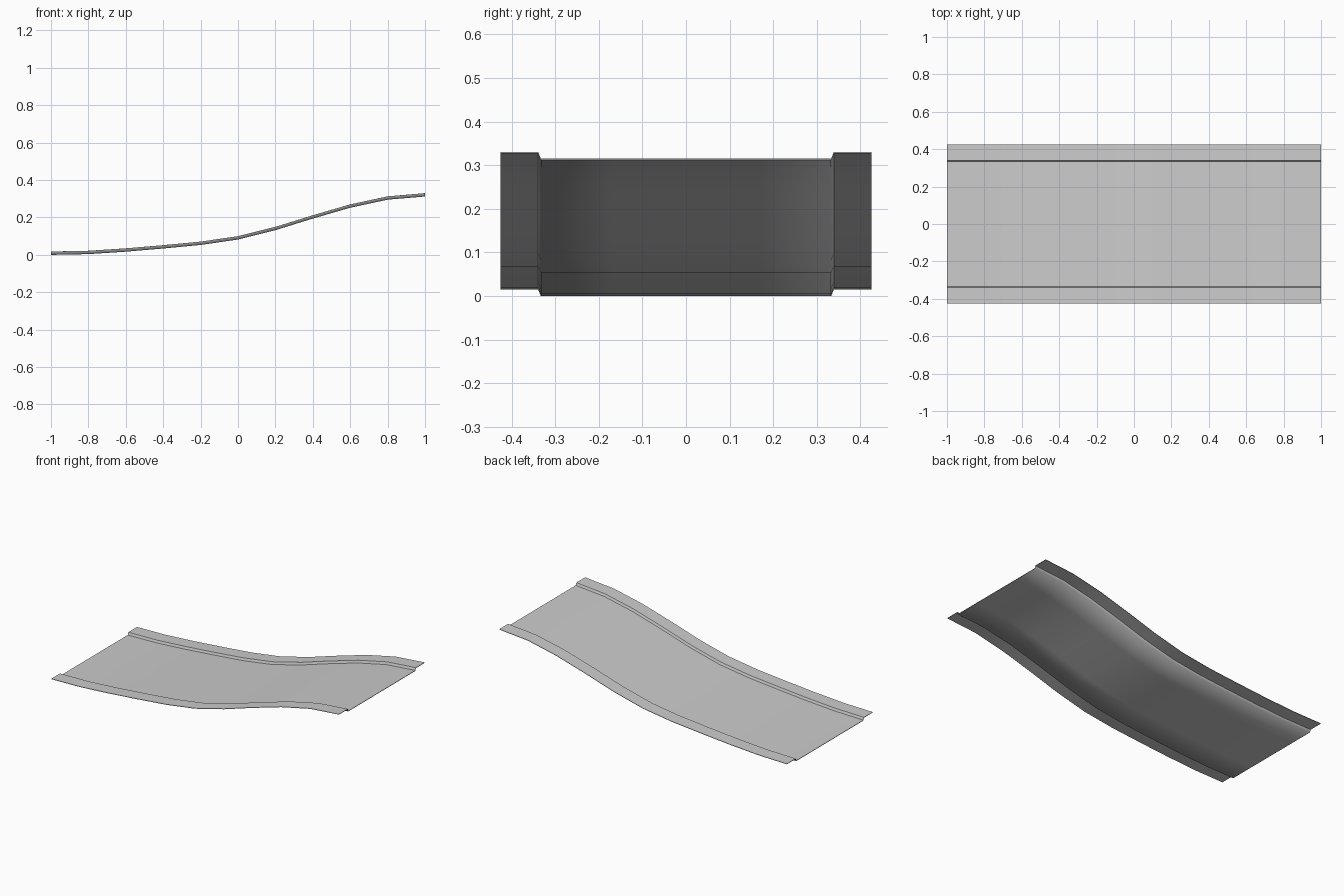
import bpy, bmesh

if "Cube" in bpy.data.objects:
    bpy.data.objects.remove(bpy.data.objects["Cube"])

grey = bpy.data.materials.new("plain_grey")
grey.use_nodes = True
colour = (0.6, 0.6, 0.6, 1)
grey.diffuse_color = colour
grey.node_tree.nodes["Principled BSDF"].inputs["Base Color"].default_value = colour

# Height of the rim at even stations along the length
heights = [0.018, 0.022, 0.035, 0.052, 0.071, 0.1, 0.15, 0.212, 0.27, 0.313, 0.33]
SHEET = 0.003
STEP = 0.015

# Half cross-section: deck, steep step, raised rim
half = [(0.17, -STEP), (0.333, -STEP), (0.339, 0), (0.426, 0)]
top = [(-y, z) for y, z in reversed(half)] + [(0, -STEP)] + half
bottom = [(y, z - SHEET) for y, z in reversed(top)]
section = top + bottom
count = len(section)

# Sweep the section along the wave
bm = bmesh.new()
rings = []
for i, h in enumerate(heights):
    x = -1 + 2 * i / (len(heights) - 1)
    rings.append([bm.verts.new((x, y, h + z)) for y, z in section])
for a, b in zip(rings, rings[1:]):
    for j in range(count):
        k = (j + 1) % count
        bm.faces.new((a[j], a[k], b[k], b[j]))

# Close both ends with a strip of quads
for ring in (rings[0], rings[-1]):
    for j in range(len(top) - 1):
        bm.faces.new((ring[j], ring[j + 1], ring[count - 2 - j], ring[count - 1 - j]))
bmesh.ops.recalc_face_normals(bm, faces=bm.faces)

# Smooth along the length and under the deck, crisp at the other folds
for f in bm.faces:
    f.smooth = True
for e in bm.edges:
    if e.calc_face_angle(0) > 0.5:
        under_deck = (all(f.normal.z < -0.05 for f in e.link_faces)
                      and all(abs(v.co.y) < 0.335 for v in e.verts))
        e.smooth = under_deck

mesh = bpy.data.meshes.new("wavy_panel")
bm.to_mesh(mesh)
bm.free()
mesh.materials.append(grey)
panel = bpy.data.objects.new("wavy_panel", mesh)
bpy.context.collection.objects.link(panel)
